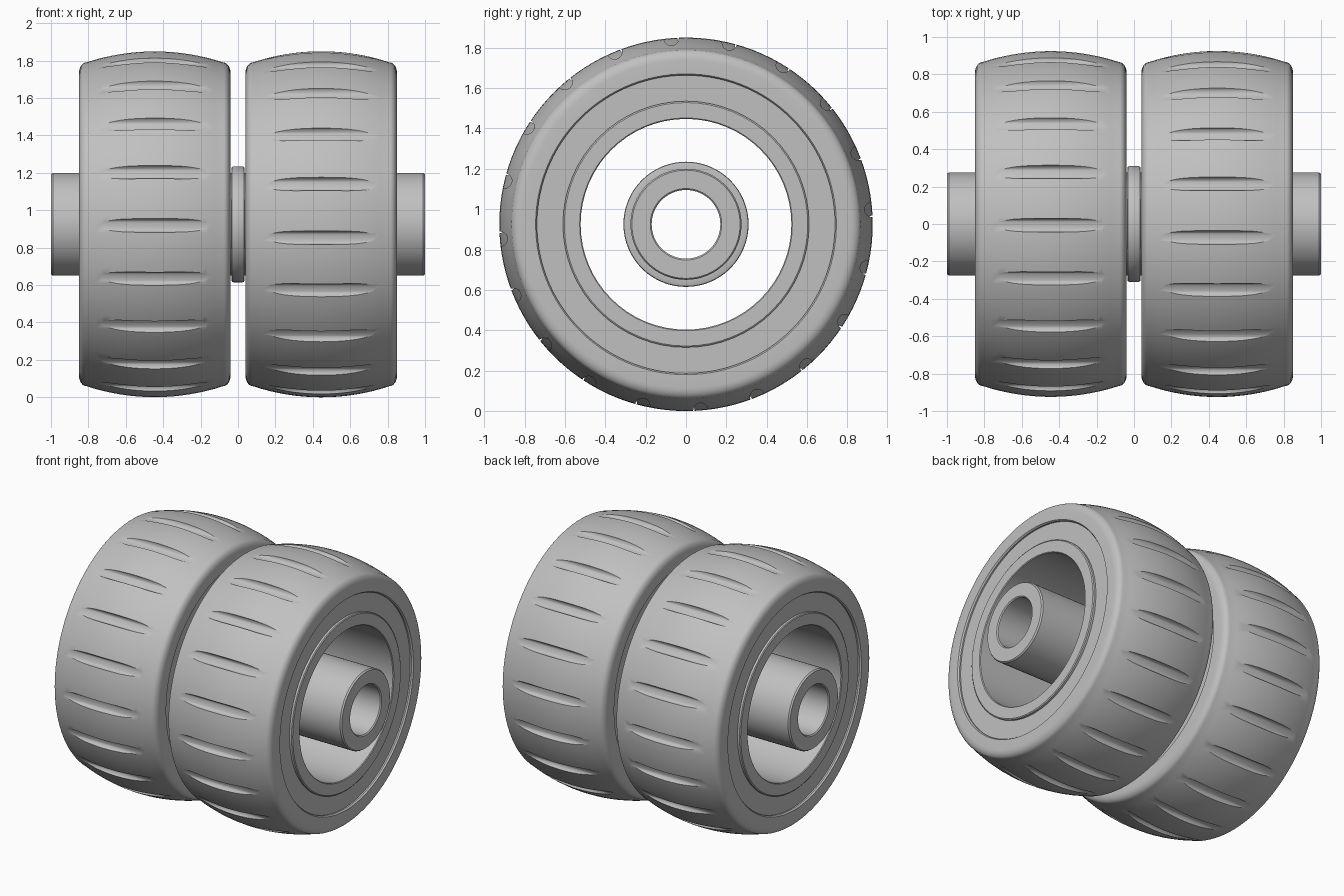
import bpy, bmesh, math
from mathutils import Matrix

cube = bpy.data.objects.get("Cube")
if cube:
    bpy.data.objects.remove(cube, do_unlink=True)

AXIS_Z = 0.925      # height of the shared axle line
CENTRE = 0.445      # x of each wheel's middle
HALF = 0.405        # half the width of a wheel
GROOVES = 20

grey = bpy.data.materials.new("plain grey")
grey.use_nodes = True
colour = (0.53, 0.53, 0.53, 1)
grey.diffuse_color = colour
grey.node_tree.nodes["Principled BSDF"].inputs["Base Color"].default_value = colour


def make_object(name, bm):
    bmesh.ops.recalc_face_normals(bm, faces=bm.faces)
    mesh = bpy.data.meshes.new(name)
    bm.to_mesh(mesh)
    bm.free()
    mesh.materials.append(grey)
    ob = bpy.data.objects.new(name, mesh)
    bpy.context.collection.objects.link(ob)
    return ob


def smooth(ob):
    bpy.ops.object.select_all(action="DESELECT")
    ob.select_set(True)
    bpy.context.view_layer.objects.active = ob
    bpy.ops.object.shade_smooth_by_angle(angle=math.radians(30))


def lathe(name, half_profile, segments, x=0.0):
    """Spin a profile of (offset, radius), mirrored end to end, about the axle."""
    profile = half_profile + [(-o, r) for o, r in reversed(half_profile) if o > 0]
    bm = bmesh.new()
    rings = []
    for i in range(segments):
        a = 2 * math.pi * i / segments
        rings.append([bm.verts.new((x + o, r * math.cos(a), AXIS_Z + r * math.sin(a)))
                      for o, r in profile])
    n = len(profile)
    for i in range(segments):
        p, q = rings[i], rings[(i + 1) % segments]
        for j in range(n):
            k = (j + 1) % n
            bm.faces.new((p[j], p[k], q[k], q[j]))
    return make_object(name, bm)


def tyre_profile():
    """Crowned tread, rounded shoulder, flat sidewall and inner bore."""
    points = []
    crown = 1.15
    for i in range(9):
        o = 0.365 * i / 8
        points.append((o, 0.925 - crown + math.sqrt(crown ** 2 - o ** 2)))
    start = points[-1][1]
    for i in range(1, 7):
        a = math.pi / 2 * i / 6
        points.append((0.365 + 0.04 * math.sin(a), start - 0.055 * (1 - math.cos(a))))
    return points + [(HALF, 0.745), (HALF - 0.01, 0.738), (0.36, 0.738)]


def cut_grooves(tyre, x, offset):
    """Scoop straight round-bottomed grooves across the crowned tread."""
    bm = bmesh.new()
    for i in range(GROOVES):
        a = math.radians(offset) + 2 * math.pi * i / GROOVES
        place = Matrix.Translation((x, 0.925 * math.cos(a), AXIS_Z + 0.925 * math.sin(a)))
        turn = Matrix.Rotation(a, 4, "X") @ Matrix.Rotation(math.pi / 2, 4, "Y")
        bmesh.ops.create_cone(bm, cap_ends=True, segments=24, radius1=0.037,
                              radius2=0.037, depth=0.7, matrix=place @ turn)
    cutter = make_object("groove_cutter", bm)
    cutter.hide_render = True
    mod = tyre.modifiers.new("grooves", "BOOLEAN")
    mod.operation = "DIFFERENCE"
    mod.solver = "EXACT"
    mod.object = cutter
    bpy.context.view_layer.objects.active = tyre
    bpy.ops.object.modifier_apply(modifier=mod.name)
    bpy.data.objects.remove(cutter, do_unlink=True)


# Wheels: grooved tyre around a stepped rim with an open bore
for side, sign, offset in (("left", 1, 4.5), ("right", -1, 0.4)):
    x = sign * CENTRE
    tyre = lathe(side + "_tyre", tyre_profile(), 120, x)
    cut_grooves(tyre, x, offset)
    smooth(tyre)
    rim = [(0.385, 0.742), (0.385, 0.61), (0.4, 0.61), (HALF, 0.603),
           (HALF, 0.527), (0.4, 0.522)]
    smooth(lathe(side + "_rim", rim, 64, x))

# Axle tube with softened ends
axle = [(0.99, 0.275), (1.0, 0.268), (1.0, 0.177), (0.993, 0.17)]
smooth(lathe("axle_tube", axle, 64))

# Spacer collar between the wheels
spacer = [(0.025, 0.31), (0.032, 0.307), (0.035, 0.3), (0.035, 0.272)]
smooth(lathe("spacer_collar", spacer, 64))
